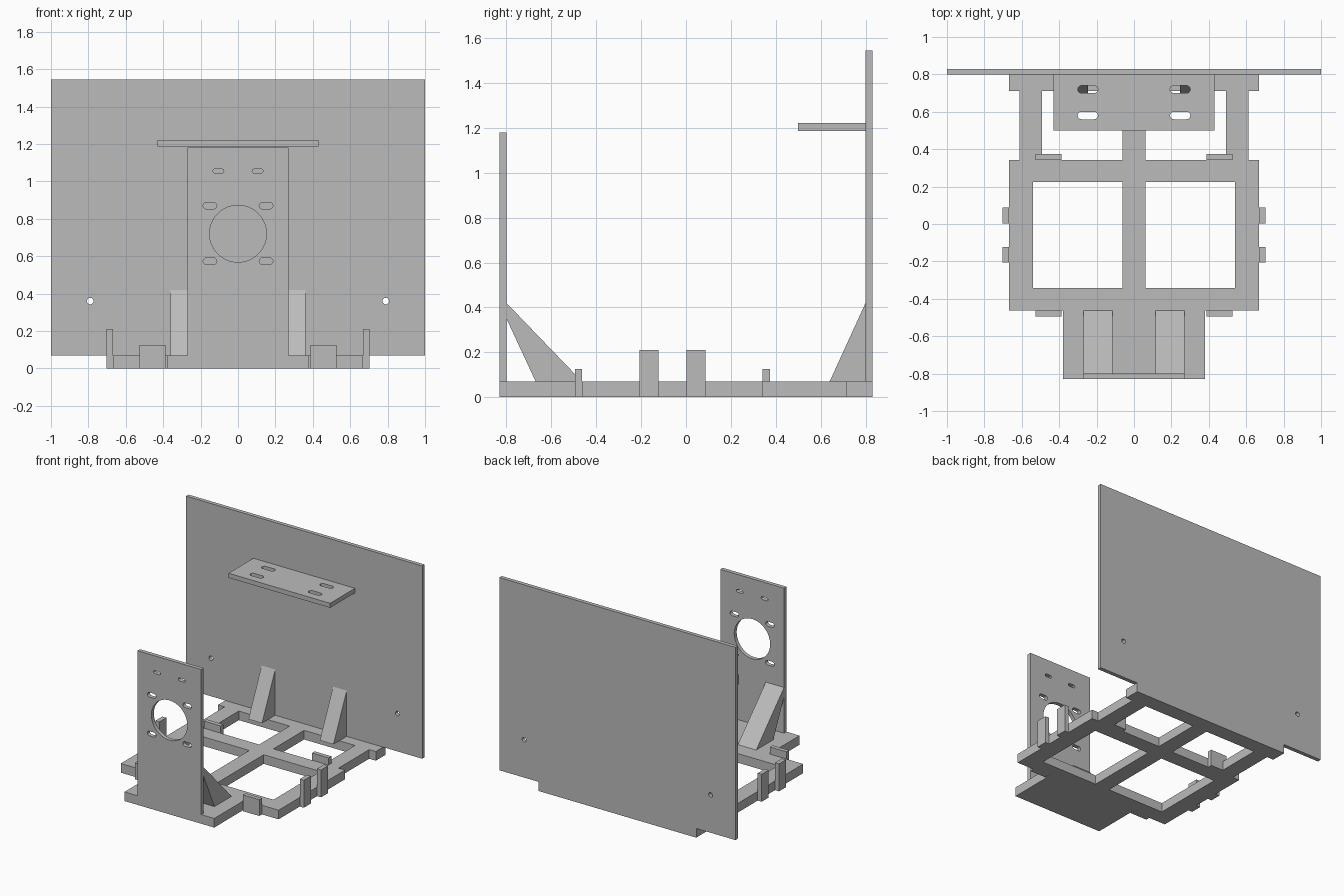
import bpy, bmesh, math
from mathutils import Matrix

cube = bpy.data.objects.get("Cube")
if cube:
    bpy.data.objects.remove(cube, do_unlink=True)

grey = bpy.data.materials.new("plain grey")
grey.use_nodes = True
grey.diffuse_color = (0.5, 0.5, 0.5, 1)
grey.node_tree.nodes["Principled BSDF"].inputs["Base Color"].default_value = (0.5, 0.5, 0.5, 1)

# Orientations of a flat profile: lying, standing across x, standing along y
FLAT = Matrix.Identity(4)
UPRIGHT = Matrix.Rotation(math.pi / 2, 4, 'X')
SIDEWAYS = Matrix(((0, 0, 1, 0), (1, 0, 0, 0), (0, 1, 0, 0), (0, 0, 0, 1)))


def rect(x0, x1, y0, y1):
    return [(x0, y0), (x1, y0), (x1, y1), (x0, y1)]


def slot(cx, cy, width, height, steps=10):
    """Rounded slot; a circle when width equals height."""
    r, shift = height / 2, (width - height) / 2
    pts = []
    for side in (1, -1):
        for i in range(steps + 1):
            a = math.pi * (i / steps - 0.5)
            pts.append((cx + side * (shift + r * math.cos(a)), cy + side * r * math.sin(a)))
    if shift < 1e-6:
        pts = pts[:steps] + pts[steps + 1:-1]
    return pts


def plate(name, loops, low, high, turn=FLAT):
    """Extrude an outline with holes between two depths along the profile normal."""
    curve = bpy.data.curves.new(name, 'CURVE')
    curve.dimensions, curve.fill_mode = '2D', 'BOTH'
    curve.extrude = (high - low) / 2
    for loop in loops:
        spline = curve.splines.new('POLY')
        spline.points.add(len(loop) - 1)
        for point, (u, v) in zip(spline.points, loop):
            point.co = (u, v, 0, 1)
        spline.use_cyclic_u = True
    helper = bpy.data.objects.new(name + " outline", curve)
    bpy.context.collection.objects.link(helper)
    graph = bpy.context.evaluated_depsgraph_get()
    mesh = bpy.data.meshes.new_from_object(helper.evaluated_get(graph))
    bpy.data.objects.remove(helper, do_unlink=True)
    bpy.data.curves.remove(curve)
    mesh.transform(turn @ Matrix.Translation((0, 0, (low + high) / 2)))
    bm = bmesh.new()
    bm.from_mesh(mesh)
    bmesh.ops.remove_doubles(bm, verts=bm.verts, dist=1e-5)
    bmesh.ops.recalc_face_normals(bm, faces=bm.faces)
    for face in bm.faces:
        face.smooth = False
    bm.to_mesh(mesh)
    bm.free()
    mesh.name = name
    mesh.materials.clear()
    mesh.materials.append(grey)
    obj = bpy.data.objects.new(name, mesh)
    bpy.context.collection.objects.link(obj)
    return obj


# Base frame: mirrored outline with four windows
half = [(0.38, -0.83), (0.38, -0.463), (0.668, -0.463), (0.668, 0.342), (0.612, 0.342),
        (0.612, 0.712), (0.668, 0.712), (0.668, 0.83)]
outline = half + [(-x, y) for x, y in reversed(half)]
windows = [rect(0.061, 0.54, -0.343, 0.224), rect(0.061, 0.492, 0.342, 0.712)]
windows += [[(-x, y) for x, y in w] for w in windows]
plate("base_frame", [outline] + windows, 0, 0.07)

# Back panel with two small screw holes
plate("back_panel", [rect(-1, 1, 0.07, 1.545)] + [slot(s * 0.79, 0.36, 0.035, 0.035) for s in (1, -1)],
      -0.83, -0.80, UPRIGHT)

# Front mounting plate with a round opening and slots
holes = [slot(0, 0.72, 0.304, 0.304, 32)]
for s in (1, -1):
    holes += [slot(s * 0.15, 0.87, 0.073, 0.035), slot(s * 0.15, 0.573, 0.073, 0.035),
              slot(s * 0.105, 1.055, 0.058, 0.022)]
plate("front_plate", [rect(-0.27, 0.27, 0.07, 1.18)] + holes, 0.80, 0.83, UPRIGHT)

# Slotted shelf on the back panel
plate("shelf", [rect(-0.43, 0.43, 0.50, 0.80)] +
      [slot(s * 0.247, y, 0.108, 0.04) for s in (1, -1) for y in (0.58, 0.72)], 1.187, 1.222)

# Braces, clips and side posts, one of each per side
front_brace = [(-0.80, 0.42), (-0.80, 0.35), (-0.67, 0.07), (-0.463, 0.07)]
back_brace = [(0.64, 0.07), (0.80, 0.07), (0.80, 0.42)]
for s, side in ((1, "left"), (-1, "right")):
    def mirrored(a, b):
        return sorted((s * a, s * b))
    plate("front_brace_" + side, [front_brace], *mirrored(0.115, 0.27), SIDEWAYS)
    plate("back_brace_" + side, [back_brace], *mirrored(0.245, 0.36), SIDEWAYS)
    for name, y0, y1 in (("front_clip_", -0.495, -0.463), ("back_clip_", 0.342, 0.375)):
        plate(name + side, [rect(*mirrored(0.387, 0.527), y0, y1)], 0, 0.125)
    for name, y0, y1 in (("front_post_", -0.207, -0.122), ("rear_post_", 0.002, 0.087)):
        plate(name + side, [rect(*mirrored(0.668, 0.702), y0, y1)], 0, 0.21)
